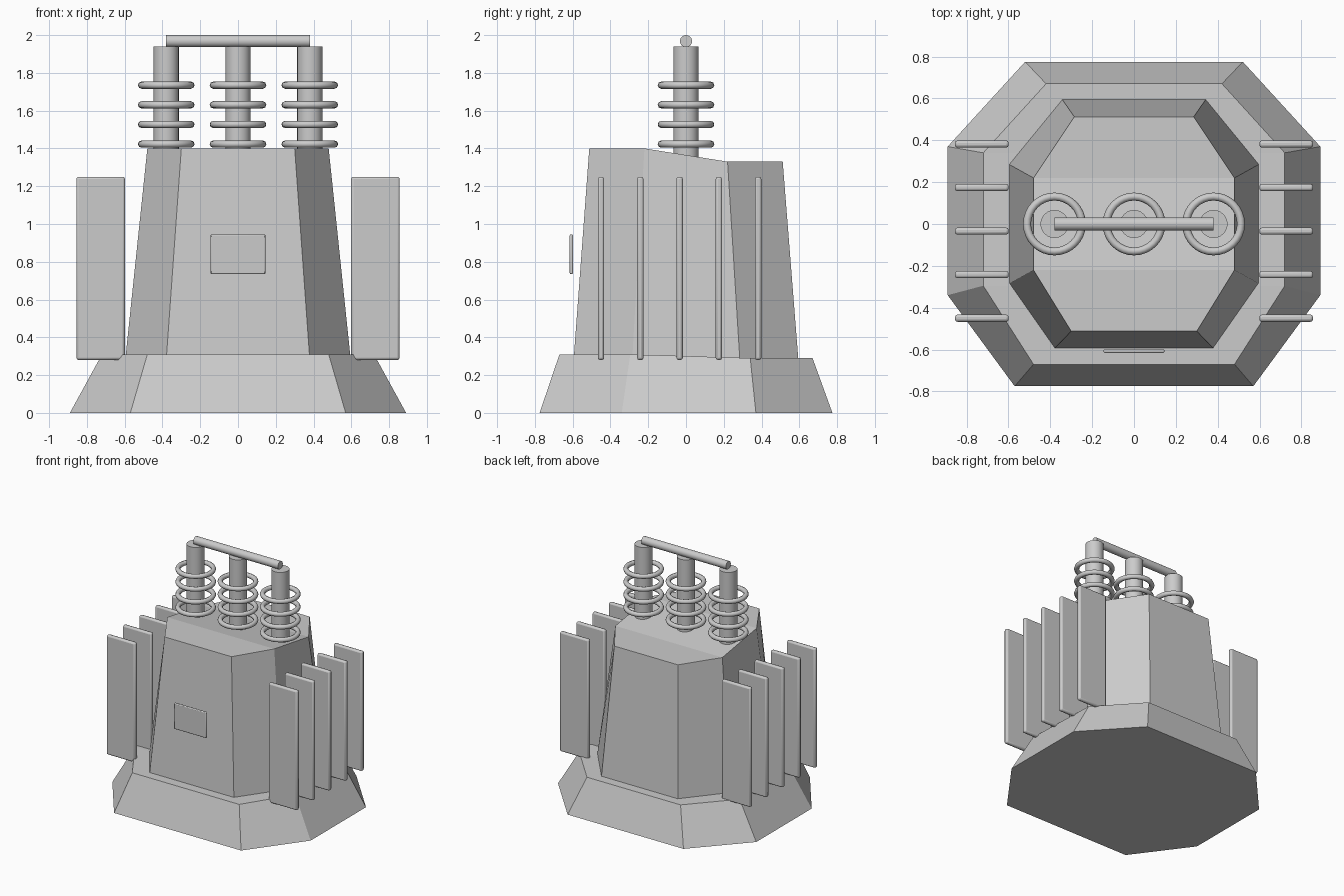
import bpy, bmesh, math

old = bpy.data.objects.get("Cube")
if old:
    bpy.data.objects.remove(old, do_unlink=True)

# Single painted-metal colour
GREY = (0.6, 0.6, 0.6, 1)
metal = bpy.data.materials.new("grey_metal")
metal.use_nodes = True
metal.diffuse_color = GREY
metal.node_tree.nodes["Principled BSDF"].inputs["Base Color"].default_value = GREY


def finish(obj, name, smooth=False):
    obj.name = name
    obj.data.materials.clear()
    obj.data.materials.append(metal)
    if smooth:
        bpy.ops.object.select_all(action="DESELECT")
        obj.select_set(True)
        bpy.context.view_layer.objects.active = obj
        bpy.ops.object.shade_smooth_by_angle(angle=math.radians(50))
    return obj


def octagon(front, side, back):
    """Mirrored eight-corner ring, each argument being (x, y, z) points on +x."""
    half = [front, *side, back]
    return half + [(-x, y, z) for x, y, z in reversed(half)]


def loft(name, low, high):
    """Tapered octagonal body whose lid bends across the side corners."""
    bm = bmesh.new()
    a = [bm.verts.new(p) for p in low]
    b = [bm.verts.new(p) for p in high]
    bm.faces.new(a[::-1])
    for i in range(8):
        j = (i + 1) % 8
        bm.faces.new((a[i], a[j], b[j], b[i]))
    for i in range(3):
        bm.faces.new((b[i], b[i + 1], b[6 - i], b[7 - i]))
    bmesh.ops.recalc_face_normals(bm, faces=bm.faces)
    mesh = bpy.data.meshes.new(name)
    bm.to_mesh(mesh)
    bm.free()
    obj = bpy.data.objects.new(name, mesh)
    bpy.context.collection.objects.link(obj)
    return finish(obj, name)


def box(name, centre, size, bevel):
    bpy.ops.mesh.primitive_cube_add(size=1, location=centre)
    obj = bpy.context.object
    obj.scale = size
    bpy.ops.object.transform_apply(location=False, rotation=False, scale=True)
    mod = obj.modifiers.new("rounded_edges", "BEVEL")
    mod.width = bevel
    mod.segments = 2
    return finish(obj, name, True)


def rod(name, centre, radius, length, tilt=0):
    bpy.ops.mesh.primitive_cylinder_add(vertices=24, radius=radius, depth=length,
                                        location=centre, rotation=(0, tilt, 0))
    return finish(bpy.context.object, name, True)


# Flared plinth
loft("plinth",
     octagon((0.57, -0.775, 0), [(0.89, -0.34, 0), (0.89, 0.37, 0)], (0.52, 0.775, 0)),
     octagon((0.48, -0.67, 0.31), [(0.72, -0.295, 0.31), (0.72, 0.34, 0.29)],
             (0.42, 0.67, 0.29)))

# Tapered tank with a sloping lid
loft("tank",
     octagon((0.38, -0.595, 0.28), [(0.597, -0.285, 0.28), (0.597, 0.285, 0.28)],
             (0.343, 0.595, 0.28)),
     octagon((0.30, -0.512, 1.40), [(0.48, -0.22, 1.40), (0.48, 0.22, 1.33)],
             (0.285, 0.512, 1.33)))

# Cooling fins on both sides
for label, side in (("left", 1), ("right", -1)):
    for i in range(5):
        box(f"{label}_fin_{i + 1}", (side * 0.727, -0.45 + i * 0.208, 0.765),
            (0.257, 0.034, 0.97), 0.012)

# Front plate
box("front_plate", (0, -0.607, 0.84), (0.29, 0.018, 0.21), 0.006)

# Bushings with stacked insulator rings
for label, x in (("right", -0.38), ("middle", 0), ("left", 0.38)):
    rod(f"{label}_bushing", (x, 0, 1.64), 0.067, 0.6)
    for i in range(4):
        bpy.ops.mesh.primitive_torus_add(major_radius=0.131, minor_radius=0.019,
                                         major_segments=32, minor_segments=8,
                                         location=(x, 0, 1.423 + i * 0.104))
        finish(bpy.context.object, f"{label}_ring_{i + 1}", True)

# Bar joining the bushings
rod("top_bar", (0, 0, 1.968), 0.032, 0.76, math.pi / 2)
